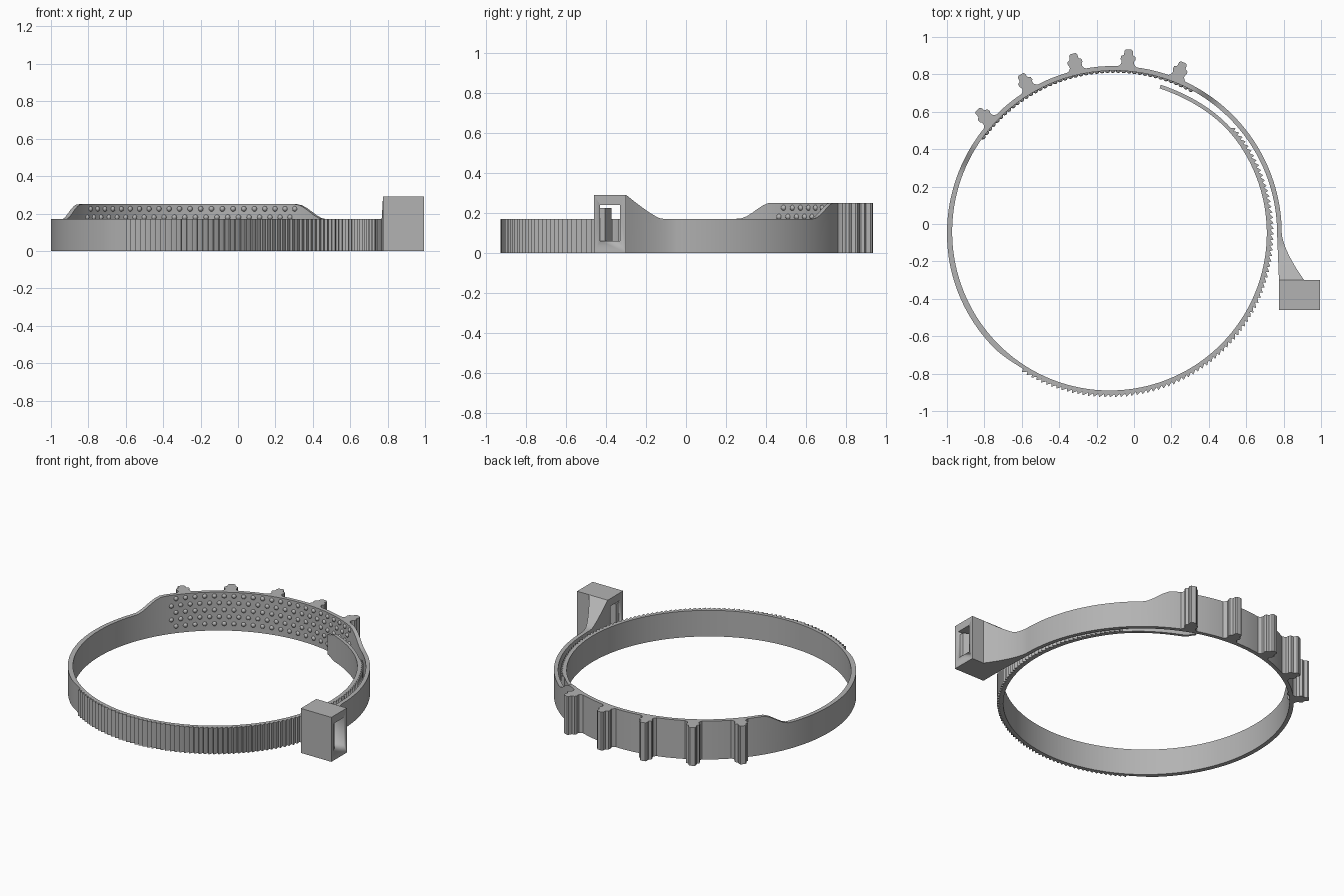
import bpy, bmesh
from math import radians, cos, sin
from mathutils import Matrix, Vector

if "Cube" in bpy.data.objects:
    bpy.data.objects.remove(bpy.data.objects["Cube"])

grey = bpy.data.materials.new("plain grey")
grey.use_nodes = True
grey.diffuse_color = (0.45, 0.45, 0.45, 1)
grey.node_tree.nodes["Principled BSDF"].inputs["Base Color"].default_value = grey.diffuse_color

CX, CY = -0.105, -0.05          # centre of the clamp ring
LOW, HIGH = 0.17, 0.25          # strap height and pad height


def finish(name, bm, angle=30):
    bmesh.ops.recalc_face_normals(bm, faces=bm.faces)
    mesh = bpy.data.meshes.new(name)
    bm.to_mesh(mesh)
    bm.free()
    obj = bpy.data.objects.new(name, mesh)
    bpy.context.collection.objects.link(obj)
    mesh.materials.append(grey)
    bpy.ops.object.select_all(action='DESELECT')
    obj.select_set(True)
    bpy.context.view_layer.objects.active = obj
    bpy.ops.object.shade_smooth_by_angle(angle=radians(angle))
    return obj


def prism(bm, points, z0, z1):
    base = bm.faces.new([bm.verts.new((x, y, z0)) for x, y in points])
    new = bmesh.ops.extrude_face_region(bm, geom=[base])["geom"]
    top = [v for v in new if isinstance(v, bmesh.types.BMVert)]
    bmesh.ops.translate(bm, verts=top, vec=(0, 0, z1 - z0))
    bm.faces.new([bm.verts.new((x, y, z0)) for x, y in points])
    bmesh.ops.remove_doubles(bm, verts=bm.verts, dist=1e-5)


def box(name, x0, x1, y0, y1, z0, z1, bevel=0):
    bm = bmesh.new()
    bmesh.ops.create_cube(bm, size=1)
    for v in bm.verts:
        v.co = (x1 if v.co.x > 0 else x0, y1 if v.co.y > 0 else y0, z1 if v.co.z > 0 else z0)
    if bevel:
        edges = [e for e in bm.edges
                 if abs(e.verts[0].co.z - e.verts[1].co.z) > 0.01 and e.verts[0].co.x == x1]
        bmesh.ops.bevel(bm, geom=edges, offset=bevel, segments=4, profile=0.5, affect='EDGES')
    return finish(name, bm)


def smooth(a, b, x):
    t = min(1, max(0, (x - a) / (b - a)))
    return t * t * (3 - 2 * t)


def mix(a, b, t):
    return a + (b - a) * t


# Strap: one long loft from the neck, round the back, to the inner tail
sections = []                    # (inner point, outer point, bottom, top)
for i in range(12, 0, -1):       # flared neck that meets the head
    t = i / 12
    y = CY - 0.25 * t
    rise = max(0, (t - 0.3) / 0.7) ** 1.2
    sections.append(((0.765 + 0.01 * t, y), (0.79 + 0.12 * t ** 1.5, y), 0, LOW + 0.12 * rise))


def ring_section(deg, tooth=0):
    turn = smooth(150, 205, deg)             # spiral in to the smaller radius
    thin = smooth(225, 237, deg)
    end = smooth(395, 431, deg)
    cx = mix(CX, -0.13, turn)
    r_in = mix(0.87, 0.84, turn) - 0.02 * end
    r_out = mix(0.895, 0.87, turn) - 0.01 * thin - 0.02 * end + tooth
    top = LOW + (HIGH - LOW) * smooth(50, 62, deg) * (1 - smooth(147, 159, deg))
    pinch = 0.02 * smooth(426, 431, deg)     # rounded tail end
    c, s = cos(radians(deg)), sin(radians(deg))
    sections.append(((cx + r_in * c, CY + r_in * s), (cx + r_out * c, CY + r_out * s),
                     pinch, top - pinch))


TEETH_START, TEETH_END, TEETH = 237, 401, 86
for i in range(119):
    ring_section(i * 2)
pitch = (TEETH_END - TEETH_START) / TEETH
for i in range(TEETH):           # saw teeth on the outside
    a = TEETH_START + i * pitch
    ring_section(a + 0.2 * pitch)
    ring_section(a + 0.35 * pitch, 0.017)
    ring_section(a + 0.5 * pitch, 0.015)
for i in range(31):
    ring_section(TEETH_END + i)

bm = bmesh.new()
previous = None
for (ix, iy), (ox, oy), z0, z1 in sections:
    loop = [bm.verts.new(p) for p in ((ix, iy, z0), (ox, oy, z0), (ox, oy, z1), (ix, iy, z1))]
    if previous:
        for k in range(4):
            n = (k + 1) % 4
            bm.faces.new((previous[k], previous[n], loop[n], loop[k]))
    else:
        bm.faces.new(loop)
    previous = loop
bm.faces.new(previous)
finish("strap", bm)

# Ribs on the outside of the tall pad
half = [(0.062, 0.886), (0.042, 0.899), (0.033, 0.912), (0.034, 0.924), (0.04, 0.932),
        (0.039, 0.948), (0.024, 0.956), (0.022, 0.978), (0.015, 0.986)]
profile = half + [(-x, r) for x, r in reversed(half)]
bm = bmesh.new()
for i in range(5):
    a = radians(68 + 17.5 * i)
    c, s = cos(a), sin(a)
    prism(bm, [(CX + r * c - x * s, CY + r * s + x * c) for x, r in profile], 0, HIGH)
finish("outer_ribs", bm)

# Grip bumps on the inside of the tall pad
bm = bmesh.new()
for row in range(5):
    for col in range(22):
        a = radians(62 + 3.8 * col + (1.9 if row % 2 else 0))
        place = Vector((CX + 0.872 * cos(a), CY + 0.872 * sin(a), 0.045 + 0.045 * row))
        bmesh.ops.create_uvsphere(bm, u_segments=10, v_segments=6, radius=0.0145,
                                  matrix=Matrix.Translation(place))
finish("grip_bumps", bm, 60)

# Locking head with a slot running through it
head = box("locking_head", 0.775, 0.995, -0.46, -0.3, 0, 0.29, 0.012)
cutter = box("slot_cutter", 0.7, 1.1, -0.43, -0.33, 0.06, 0.24)
cutter.hide_render = True
cut = head.modifiers.new("slot", 'BOOLEAN')
cut.object = cutter
cut.solver = 'EXACT'
bpy.context.view_layer.objects.active = head
bpy.ops.object.modifier_apply(modifier=cut.name)
bpy.data.objects.remove(cutter)

# Pawl inside the slot
bm = bmesh.new()
prism(bm, [(0.785, -0.432), (0.98, -0.432), (0.98, -0.405), (0.93, -0.372),
           (0.88, -0.372), (0.785, -0.4)], 0.05, 0.225)
finish("locking_pawl", bm)
